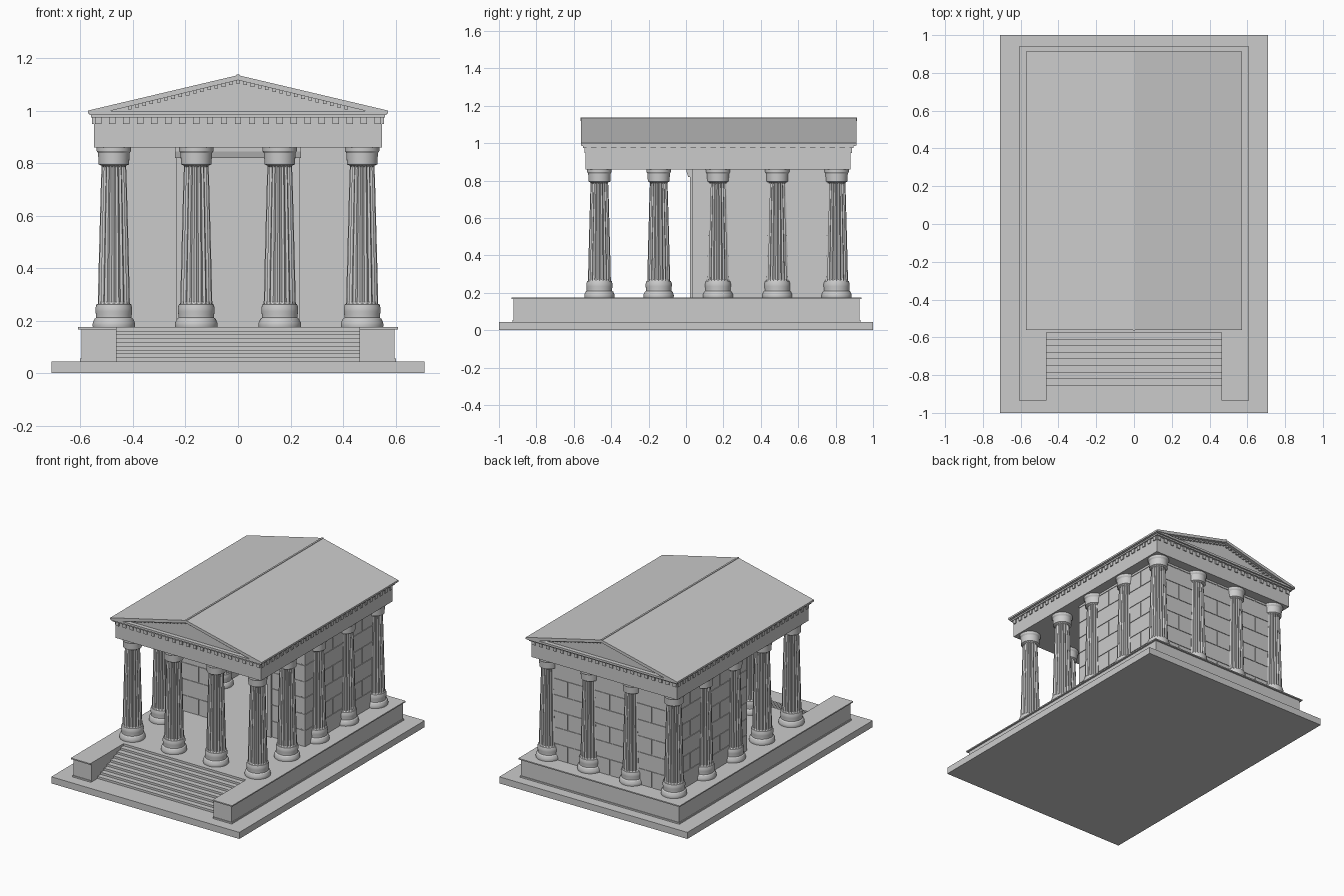
import bpy, bmesh, math
from mathutils import Vector

if "Cube" in bpy.data.objects:
    bpy.data.objects.remove(bpy.data.objects["Cube"])


def finish(name, bm):
    bmesh.ops.recalc_face_normals(bm, faces=bm.faces)
    me = bpy.data.meshes.new(name)
    bm.to_mesh(me)
    bm.free()
    ob = bpy.data.objects.new(name, me)
    bpy.context.collection.objects.link(ob)
    return ob


def boxes(name, items):
    """One object from (x0, x1, y0, y1, z0, z1) boxes."""
    bm = bmesh.new()
    for x0, x1, y0, y1, z0, z1 in items:
        vs = bmesh.ops.create_cube(bm, size=1)['verts']
        for v in vs:
            v.co = Vector((x0 + (v.co.x + .5) * (x1 - x0),
                           y0 + (v.co.y + .5) * (y1 - y0),
                           z0 + (v.co.z + .5) * (z1 - z0)))
    return finish(name, bm)


def prism(name, pts, axis, a, b):
    """Extrude a 2D outline along x, y or z from a to b."""
    def place(p, t):
        return {'x': (t, p[0], p[1]), 'y': (p[0], t, p[1]), 'z': (p[0], p[1], t)}[axis]
    bm = bmesh.new()
    lo = [bm.verts.new(place(p, a)) for p in pts]
    hi = [bm.verts.new(place(p, b)) for p in pts]
    bm.faces.new(lo)
    bm.faces.new(hi)
    for i in range(len(pts)):
        j = (i + 1) % len(pts)
        bm.faces.new((lo[i], lo[j], hi[j], hi[i]))
    return finish(name, bm)


# Ground slab and podium with a notch for the stairs
FLOOR, TOP = .175, .86
boxes("ground_slab", [(-.71, .71, -1, 1, 0, .045)])


def podium(name, o, z0, z1):
    x, s = .597 + o, .462
    prism(name, [(-x, -.922 - o), (-s, -.922 - o), (-s, -.575), (s, -.575),
                 (s, -.922 - o), (x, -.922 - o), (x, .927 + o), (-x, .927 + o)], 'z', z0, z1)


podium("podium_foot", .005, .045, .055)
podium("podium_body", 0, .05, .168)
podium("podium_cap", .012, .167, FLOOR)

# Front stairs
tread, rise = .0352, (FLOOR - .045) / 9
stairs = [(-.575, .045), (-.575 - 8 * tread, .045)]
for i in range(8):
    y = -.575 - (8 - i) * tread
    stairs += [(y, .045 + (i + 1) * rise), (y + tread, .045 + (i + 1) * rise)]
prism("front_stairs", stairs, 'x', -.463, .463)

# Fluted column, with base and capital in one turned profile: (radius, height, fluted)
profile = [(.0, .175, 0), (.08, .175, 0), (.081, .183, 0), (.08, .193, 0), (.074, .206, 0),
           (.068, .211, 0), (.068, .222, 0), (.07, .235, 0), (.07, .248, 0), (.066, .262, 0),
           (.061, .264, 0), (.061, .27, 1), (.058, .4, 1), (.054, .55, 1), (.05, .7, 1),
           (.047, .785, 1), (.047, .79, 0), (.058, .795, 0), (.06, .838, 0),
           (.066, .847, 0), (.066, TOP, 0), (0, TOP, 0)]
SEG, FLUTE = 80, (0, .7, 1, .7)
bm = bmesh.new()
rings = []
for r, z, f in profile:
    ring = []
    for k in range(SEG):
        a = 2 * math.pi * k / SEG
        q = max(r - f * .006 * FLUTE[k % 4], 0)
        ring.append(bm.verts.new((q * math.cos(a), q * math.sin(a), z)))
    rings.append(ring)
for lo, hi in zip(rings, rings[1:]):
    for k in range(SEG):
        j = (k + 1) % SEG
        bm.faces.new((lo[k], lo[j], hi[j], hi[k]))
bmesh.ops.remove_doubles(bm, verts=bm.verts, dist=1e-5)
column = finish("column", bm)
bpy.context.view_layer.objects.active = column
column.select_set(True)
bpy.ops.object.shade_smooth_by_angle(angle=math.radians(25))

# Columns all the way round
xs = [-.473, -.159, .159, .473]
ys = [-.463, -.146, .171, .488, .805]
spots = [(x, y) for y in ys for x in xs if y in (ys[0], ys[-1]) or abs(x) > .4]
for i, p in enumerate(spots):
    ob = column if i == 0 else column.copy()
    if i:
        bpy.context.collection.objects.link(ob)
    ob.location = (p[0], p[1], 0)


# Block walls: staggered blocks over a slightly thinner core
def block_wall(name, a, b, d0, d1, along, joint, z0=FLOOR):
    def to_box(u0, u1, e, za, zb):
        return ((u0, u1, d0 + e, d1 - e, za, zb) if along == 'x'
                else (d0 + e, d1 - e, u0, u1, za, zb))
    items, h, L, g = [to_box(a + .003, b - .003, .004, z0, TOP)], .1108, .317, .003
    for c in range(7):
        za, zb = FLOOR + c * h, min(FLOOR + (c + 1) * h, TOP)
        u = joint + (c % 2) * L / 2 - 6 * L
        while u < b:
            u0, u1 = max(u, a), min(u + L, b)
            if u1 - u0 > .02:
                items.append(to_box(u0 + (g if u0 > a else 0), u1 - (g if u1 < b else 0),
                                    0, za + (g if c else 0), zb - g))
            u += L
    boxes(name, items)


for s, side in ((-1, "left"), (1, "right")):
    inner, outer = sorted((s * .455, s * .485))
    block_wall(side + "_wall", .032, .82, inner, outer, 'y', .171)
    inner, outer = sorted((s * .215, s * .455))
    block_wall(side + "_front_wall", inner, outer, .032, .062, 'x', 0)
block_wall("back_wall", -.455, .455, .79, .82, 'x', 0)

# Doorway surround
boxes("door_frame", [(-.235, -.205, .022, .066, FLOOR, .825),
                     (.205, .235, .022, .066, FLOOR, .825),
                     (-.235, .235, .022, .066, .82, TOP)])
prism("door_cornice", [(.025, .82), (.012, .82), (.003, .845), (.003, TOP), (.025, TOP)],
      'x', -.24, .24)

# Entablature with dentils
X, Y0, Y1 = .549, -.537, .88
boxes("entablature", [(-X, X, Y0, Y1, TOP, .975)])
dent = []
w, p = .012, .007
for i in range(-10, 11):
    x = i * .0532
    dent += [(x - w, x + w, Y0 - p, Y0 + .01, .948, .976),
             (x - w, x + w, Y1 - .01, Y1 + p, .948, .976)]
for i in range(27):
    y = Y0 + .0165 + i * .0532
    for s in (-1, 1):
        a, b = sorted((s * (X - .01), s * (X + p)))
        dent.append((a, b, y - w, y + w, .948, .976))
boxes("dentils", dent)
boxes("cornice", [(-.56, .56, -.552, .896, .974, .986),
                  (-.566, .566, -.56, .907, .984, .998)])

# Gabled roof with overhanging raking cornices around recessed pediments
prism("roof", [(-.572, .988), (.572, .988), (.572, 1), (0, 1.135), (-.572, 1)],
      'y', -.532, .879)
rake = [(.572, .988), (.572, 1), (0, 1.135), (-.572, 1), (-.572, .988),
        (-.49, .998), (0, 1.116), (.49, .998)]
prism("front_rake", rake, 'y', -.562, -.53)
prism("back_rake", rake, 'y', .877, .912)
boxes("ridge_cap", [(-.006, .006, -.564, .914, 1.12, 1.137)])

# Small dentils under the raking cornices
small = []
for i in range(-15, 16):
    x, z = i * .0275, 1.116 - .2408 * abs(i * .0275)
    small += [(x - .007, x + .007, y, y + .014, z - .012, z + .004) for y in (-.545, .878)]
boxes("rake_dentils", small)
